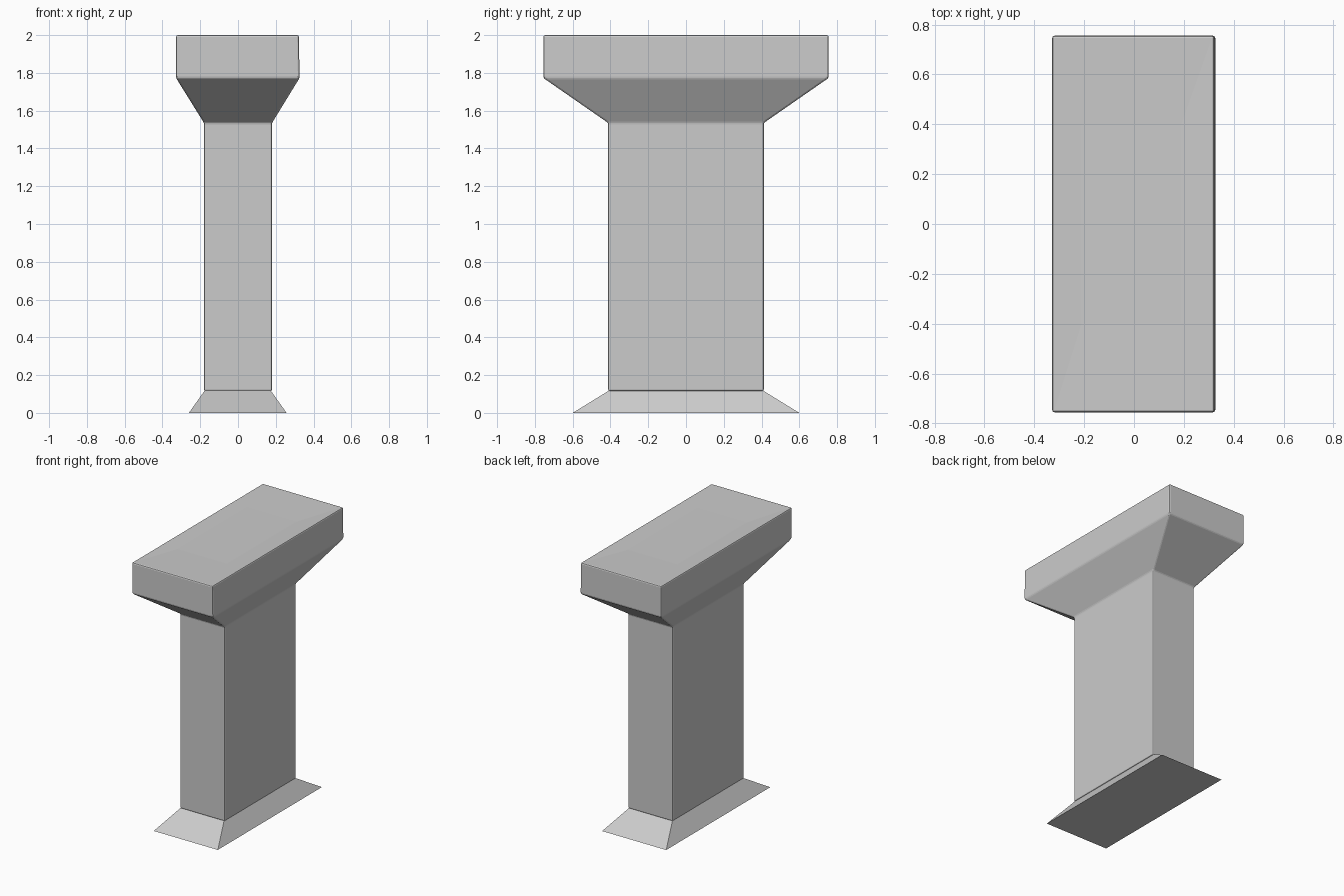
import bpy, bmesh

if "Cube" in bpy.data.objects:
    bpy.data.objects.remove(bpy.data.objects["Cube"])


def loft(name, rings, bevel=0.0):
    """Stack rectangular rings (x0, x1, half_y, z) into a closed solid."""
    bm = bmesh.new()
    loops = []
    for x0, x1, y, z in rings:
        loops.append([bm.verts.new(p) for p in
                      ((x0, -y, z), (x1, -y, z), (x1, y, z), (x0, y, z))])
    bm.faces.new(loops[0][::-1])
    for a, b in zip(loops, loops[1:]):
        for i in range(4):
            j = (i + 1) % 4
            bm.faces.new((a[i], a[j], b[j], b[i]))
    bm.faces.new(loops[-1])
    bmesh.ops.recalc_face_normals(bm, faces=bm.faces)
    if bevel:
        sharp = [e for e in bm.edges if e.calc_face_angle() > 0.2]
        bmesh.ops.bevel(bm, geom=sharp, offset=bevel, offset_type='OFFSET',
                        segments=2, profile=0.5, affect='EDGES',
                        clamp_overlap=True)
    mesh = bpy.data.meshes.new(name)
    bm.to_mesh(mesh)
    bm.free()
    ob = bpy.data.objects.new(name, mesh)
    bpy.context.collection.objects.link(ob)
    return ob


# Pillar shaft, flared capital and block top with a very shallow dished panel
loft("pillar", [
    (-0.18, 0.18, 0.412, 0.115),
    (-0.18, 0.18, 0.412, 1.535),
    (-0.328, 0.326, 0.755, 1.773),
    (-0.328, 0.322, 0.755, 2.0),
    (-0.21, 0.19, 0.40, 1.994),
], bevel=0.009)

# Sloped skirt at the foot
loft("base_skirt", [
    (-0.26, 0.257, 0.60, 0.0),
    (-0.175, 0.172, 0.405, 0.12),
])
